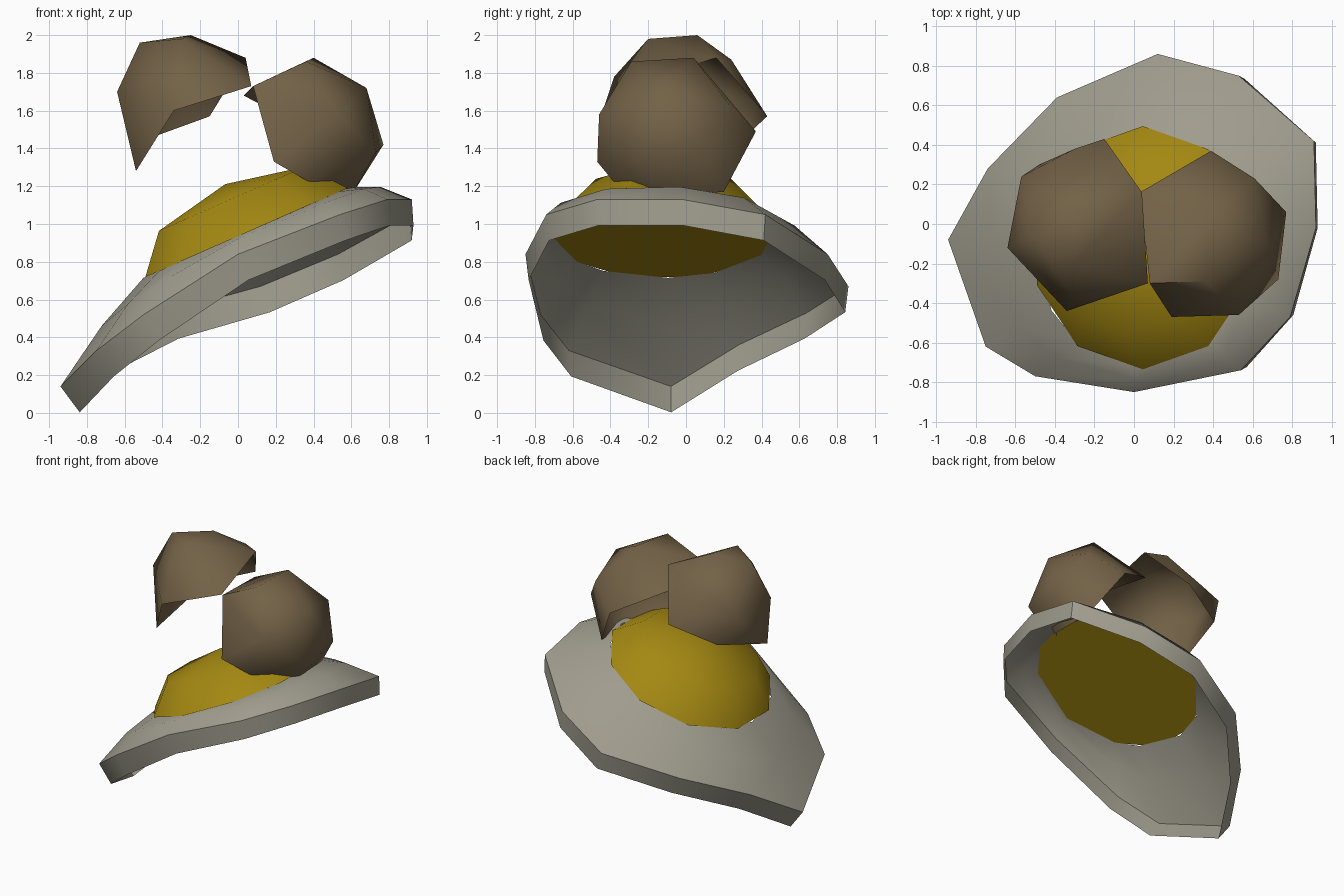
import bpy, bmesh, math
from mathutils import Vector

if "Cube" in bpy.data.objects:
    bpy.data.objects.remove(bpy.data.objects["Cube"])


def material(name, colour):
    mat = bpy.data.materials.new(name)
    mat.use_nodes = True
    mat.diffuse_color = (*colour, 1)
    bsdf = next(n for n in mat.node_tree.nodes if n.type == 'BSDF_PRINCIPLED')
    bsdf.inputs["Base Color"].default_value = (*colour, 1)
    return mat


def finish(bm, name, mat, angle):
    mesh = bpy.data.meshes.new(name)
    bm.to_mesh(mesh)
    bm.free()
    mesh.materials.append(mat)
    obj = bpy.data.objects.new(name, mesh)
    bpy.context.collection.objects.link(obj)
    bpy.ops.object.select_all(action='DESELECT')
    obj.select_set(True)
    bpy.context.view_layer.objects.active = obj
    bpy.ops.object.shade_smooth_by_angle(angle=math.radians(angle))
    return obj


def skin(bm, rings):
    """Join rings of equal length, listed from the lowest to the highest."""
    loops = [[bm.verts.new(p) for p in ring] for ring in rings]
    for low, high in zip(loops, loops[1:]):
        for i in range(len(low)):
            j = (i + 1) % len(low)
            bm.faces.new((low[i], low[j], high[j], high[i]))
    return loops


grey = material("warm grey", (0.35, 0.335, 0.27))
yellow = material("mustard yellow", (0.37, 0.245, 0.006))
brown = material("nut brown", (0.17, 0.12, 0.062))

# Tilted ellipse where the dome sits on the brim
centre = Vector((0.045, -0.12, 0.955))
normal = Vector((-0.40, 0, 0.915))


def seat(angle, scale=1.0, height=0.0):
    x = 0.563 * scale * math.cos(angle)
    y = 0.615 * scale * math.sin(angle)
    return centre + Vector((x, y, 0.44 * x)) + normal * height


# Brim: open sheet with a short skirt
rim = [Vector(p) for p in (
    (.92, -.02, 1.13), (.91, .42, 1.05), (.53, .75, .84), (.12, .86, .67),
    (-.39, .64, .53), (-.74, .28, .36), (-.94, -.08, .14), (-.75, -.62, .33),
    (-.5, -.77, .52), (0, -.85, .84), (.54, -.74, 1.05), (.79, -.47, 1.13))]
skirt = [Vector((p.x * 0.95 + 0.055, p.y * 0.98, p.z - 0.137)) for p in rim]
inner = [seat(math.atan2(p.y - centre.y, p.x - centre.x), 0.97) for p in rim]
middle = [a.lerp(b, 0.5) + Vector((0, 0, 0.035)) for a, b in zip(rim, inner)]
bm = bmesh.new()
skin(bm, [skirt, rim, middle, inner])
finish(bm, "brim", grey, 42)

# Dome with a flat underside
angles = [math.radians(18 + 36 * i) for i in range(10)]
bm = bmesh.new()
base, top = skin(bm, [[seat(a) for a in angles],
                      [seat(a, 0.72, 0.195) for a in angles]])
apex = bm.verts.new(seat(0, 0, 0.28))
for i in range(len(top)):
    bm.faces.new((top[i], top[(i + 1) % len(top)], apex))
bm.faces.new(base[::-1])
finish(bm, "dome", yellow, 50)


def shell(name, edge, crown, axis):
    """Faceted half shell: hull of the points, opened on the side away from axis."""
    bm = bmesh.new()
    lip = {bm.verts.new(p) for p in edge}
    for p in crown:
        bm.verts.new(p)
    hull = bmesh.ops.convex_hull(bm, input=bm.verts[:])
    loose = [v for v in hull["geom_interior"] if isinstance(v, bmesh.types.BMVert)]
    lip -= set(loose)
    bmesh.ops.delete(bm, geom=loose, context='VERTS')
    bmesh.ops.recalc_face_normals(bm, faces=bm.faces[:])
    axis = Vector(axis).normalized()
    opening = [f for f in bm.faces
               if set(f.verts) <= lip and f.normal.dot(axis) < -0.2]
    bmesh.ops.delete(bm, geom=opening, context='FACES')
    finish(bm, name, brown, 60)


# Two half shells above the dome
shell("right_shell",
      [(-.54, -.22, 1.28), (-.34, -.44, 1.6), (.07, -.3, 1.73), (.04, .16, 1.88),
       (-.15, .43, 1.57), (-.48, .3, 1.45)],
      [(-.64, -.12, 1.7), (-.52, -.06, 1.96), (-.25, .06, 2), (-.3, -.2, 1.98),
       (-.57, .24, 1.68), (-.3, .38, 1.64), (-.1, .24, 1.87), (-.3, -.38, 1.78)],
      (-1, 0, 1))
shell("left_shell",
      [(.03, .16, 1.68), (.08, -.3, 1.73), (.19, -.47, 1.33), (.38, -.38, 1.22),
       (.6, -.12, 1.15), (.58, .2, 1.17), (.39, .37, 1.49)],
      [(.4, .04, 1.88), (.36, -.29, 1.86), (.68, -.12, 1.72), (.61, .23, 1.63),
       (.77, .06, 1.42), (.73, -.28, 1.38), (.53, -.46, 1.58)],
      (.83, -.29, .48))
